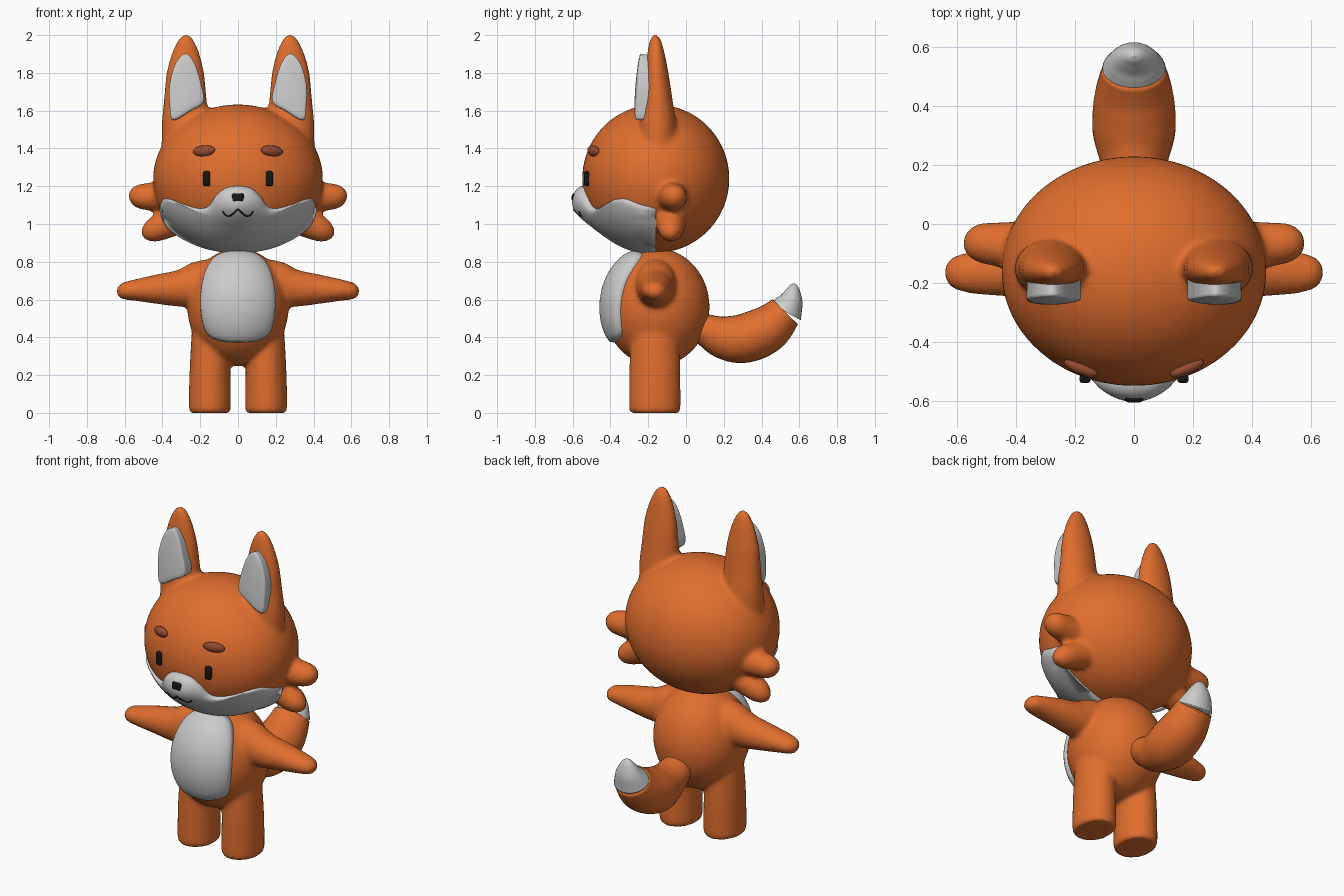
import bpy, bmesh
from math import sin, cos, pi, sqrt, exp
from mathutils import Vector, Matrix

if "Cube" in bpy.data.objects:
    bpy.data.objects.remove(bpy.data.objects["Cube"])


def material(name, rgb):
    m = bpy.data.materials.new(name)
    m.diffuse_color = (*rgb, 1)
    m.use_nodes = True
    m.node_tree.nodes["Principled BSDF"].inputs["Base Color"].default_value = m.diffuse_color
    return m


ORANGE = material("orange", (0.745, 0.156, 0.027))
BROWN = material("brown", (0.3, 0.07, 0.03))
BLACK = material("black", (0.008, 0.008, 0.008))


def finish(bm, name, mat=None):
    bmesh.ops.recalc_face_normals(bm, faces=bm.faces)
    for f in bm.faces:
        f.smooth = True
    me = bpy.data.meshes.new(name)
    bm.to_mesh(me)
    bm.free()
    ob = bpy.data.objects.new(name, me)
    bpy.context.collection.objects.link(ob)
    if mat:
        me.materials.append(mat)
    return ob


def spline(pts, steps, closed=False):
    """Catmull-Rom through tuples of any length."""
    n, out = len(pts), []
    for i in range(n if closed else n - 1):
        q = [pts[(i + k) % n if closed else min(max(i + k, 0), n - 1)] for k in (-1, 0, 1, 2)]
        for j in range(steps):
            t = j / steps
            out.append(tuple(0.5 * (2 * b + (c - a) * t + (2 * a - 5 * b + 4 * c - d) * t * t
                                    + (3 * b - a - 3 * c + d) * t ** 3) for a, b, c, d in zip(*q)))
    return out if closed else out + [pts[-1]]


def loft(bm, secs, lateral, side=1, steps=4, n=28):
    """Closed tube through sections (x, y, z, lateral radius, other radius)."""
    secs = spline(secs, steps)
    pts = [Vector((s[0] * side, s[1], s[2])) for s in secs]
    lat, rings = Vector(lateral), []
    for i, s in enumerate(secs):
        tan = pts[min(i + 1, len(pts) - 1)] - pts[max(i - 1, 0)]
        other = tan.cross(lat).normalized()
        ra, rb = max(s[3], 0.002), max(s[4], 0.002)
        rings.append([bm.verts.new(pts[i] + lat * ra * cos(2 * pi * k / n) + other * rb * sin(2 * pi * k / n))
                      for k in range(n)])
    for a, b in zip(rings, rings[1:]):
        for k in range(n):
            bm.faces.new((a[k], a[(k + 1) % n], b[(k + 1) % n], b[k]))
    bm.faces.new(rings[0])
    bm.faces.new(rings[-1])


def ball(bm, c, r, rot=Matrix()):
    m = Matrix.Translation(c) @ rot @ Matrix.Diagonal((*r, 1))
    bmesh.ops.create_uvsphere(bm, u_segments=48, v_segments=28, radius=1, matrix=m)


def blend(ob, iterations):
    """Fuse overlapping pieces into one soft skin."""
    r = ob.modifiers.new("fuse", 'REMESH')
    r.mode, r.voxel_size, r.use_smooth_shade = 'VOXEL', 0.013, True
    s = ob.modifiers.new("soften", 'SMOOTH')
    s.factor, s.iterations = 0.5, iterations


def front(c, r, x, z):
    return c[1] - r[1] * sqrt(max(0, 1 - ((x - c[0]) / r[0]) ** 2 - ((z - c[2]) / r[2]) ** 2))


def pad(name, outline, mid, c, r, lift, skirt=0.0, bump=None):
    """Raised patch: front-view outline laid on an ellipsoid's front."""
    bm, edge = bmesh.new(), spline(outline, 8, True)
    centre, rings, m = Vector(c), [], 14
    for i in range(1, m + 2):
        t = min(1, i / m) ** 0.8
        dome = sqrt(max(0, 1 - t ** 10))
        ring = []
        for ex, ez in edge:
            x, z = mid[0] + (ex - mid[0]) * t, mid[1] + (ez - mid[1]) * t
            p = Vector((x, front(c, r, x, z), z))
            p = centre + (p - centre) * (1 + lift * dome)
            if bump:
                p.y -= bump(x, z) * (0.3 + 0.7 * dome)
            if i > m:
                p = centre + (p - centre) * 0.97
                p.y += skirt
            ring.append(bm.verts.new(p))
        rings.append(ring)
    n = len(edge)
    for a, b in zip(rings, rings[1:]):
        for k in range(n):
            bm.faces.new((a[k], a[(k + 1) % n], b[(k + 1) % n], b[k]))
    bm.faces.new(rings[0])
    return finish(bm, name)


def both(half):
    """Mirror a half outline that starts and ends on x = 0."""
    return half + [(-x, z) for x, z in half[-2:0:-1]]


HEAD_C, HEAD_R = (0, -0.16, 1.24), (0.45, 0.39, 0.393)
BODY_C, BODY_R = (0, -0.155, 0.56), (0.268, 0.28, 0.312)

# head with ears and cheek tufts
bm = bmesh.new()
ball(bm, HEAD_C, HEAD_R)
for s in (-1, 1):
    loft(bm, [(.27, -.15, 1.2, .13, .1), (.28, -.15, 1.5, .125, .1), (.279, -.15, 1.65, .114, .08),
              (.279, -.155, 1.8, .1, .062), (.277, -.16, 1.92, .068, .043),
              (.276, -.163, 1.985, .034, .025), (.275, -.165, 2.005, .005, .005)], (1, 0, 0), s)
    loft(bm, [(.33, -.08, 1.15, .09, .09), (.46, -.07, 1.145, .076, .075), (.53, -.065, 1.145, .065, .063),
              (.568, -.065, 1.142, .038, .036), (.58, -.065, 1.14, .004, .004)], (0, 1, 0), s)
    loft(bm, [(.3, -.08, 1.04, .09, .09), (.41, -.08, .985, .073, .073), (.46, -.08, .96, .06, .06),
              (.495, -.08, .942, .034, .034), (.508, -.08, .935, .004, .004)], (0, 1, 0), s)
blend(finish(bm, "head", ORANGE), 8)

# body with arms and legs
bm = bmesh.new()
ball(bm, BODY_C, BODY_R)
for s in (-1, 1):
    loft(bm, [(.08, -.16, .69, .12, .13), (.2, -.16, .68, .11, .125), (.3, -.16, .66, .1, .1),
              (.42, -.16, .655, .087, .08), (.54, -.165, .65, .073, .058), (.61, -.165, .645, .056, .044),
              (.636, -.165, .645, .03, .024), (.643, -.165, .645, .004, .004)], (0, 1, 0), s)
    loft(bm, [(.149, -.165, 0, .104, .128), (.149, -.165, .02, .111, .136), (.149, -.165, .15, .11, .136),
              (.147, -.165, .3, .106, .133), (.14, -.165, .5, .1, .12)], (1, 0, 0), s)
blend(finish(bm, "body", ORANGE), 7)

# tail and pale tail tip, sharing one section
join = (0, .525, .535, .108, .094)
bm = bmesh.new()
loft(bm, [(0, .02, .47, .07, .07), (0, .1, .44, .095, .085), (0, .2, .4, .112, .115), (0, .31, .395, .14, .13),
          (0, .43, .445, .135, .125), join], (1, 0, 0), steps=6)
finish(bm, "tail", ORANGE)
bm = bmesh.new()
loft(bm, [join, (0, .553, .59, .083, .068), (0, .566, .64, .054, .042), (0, .57, .672, .027, .022),
          (0, .571, .686, .003, .003)], (1, 0, 0), steps=6)
finish(bm, "tail_tip")

# belly patch
pad("belly_patch", both([(0, .855), (.1, .84), (.165, .77), (.196, .65), (.195, .52), (.165, .42), (.1, .382), (0, .372)]),
    (0, .62), BODY_C, (0.275, 0.28, 0.315), 0.085)


# muzzle mask with raised snout
def snout(x, z):
    return 0.066 * exp(-(x / 0.15) ** 2 - ((z - 1.09) / 0.11) ** 2)


pad("muzzle", both([(0, 1.2), (.07, 1.188), (.12, 1.145), (.155, 1.095), (.2, 1.08), (.28, 1.1), (.36, 1.13),
                    (.4, 1.125), (.413, 1.06), (.36, .965), (.2, .877), (0, .845)]),
    (0, .98), HEAD_C, HEAD_R, 0.03, bump=snout)

for s, side in ((-1, "left"), (1, "right")):
    # inner ears
    pad("inner_ear_" + side, [(s * x, z) for x, z in [(.277, 1.9), (.23, 1.85), (.195, 1.74), (.183, 1.645), (.25, 1.6),
                              (.345, 1.55), (.362, 1.63), (.362, 1.74), (.33, 1.85)]],
        (s * .277, 1.7), (s * .277, -.1, 1.55), (.25, .165, .6), 0.06, skirt=0.07)
    # brows
    bm = bmesh.new()
    ball(bm, (s * .18, -.49, 1.387), (.062, .022, .029),
         Matrix.Rotation(s * .4, 4, 'Z') @ Matrix.Rotation(s * .1, 4, 'Y'))
    finish(bm, "brow_" + side, BROWN)


def rounded_block(name, c, size, bevel):
    bm = bmesh.new()
    bmesh.ops.create_cube(bm, size=1, matrix=Matrix.Translation(c) @ Matrix.Diagonal((*size, 1)))
    bmesh.ops.bevel(bm, geom=bm.edges[:], offset=bevel, segments=4, profile=0.5, affect='EDGES')
    finish(bm, name, BLACK)


# eyes and nose
rounded_block("eye_left", (-.166, -.525, 1.24), (.038, .03, .08), .012)
rounded_block("eye_right", (.166, -.525, 1.24), (.038, .03, .08), .012)
rounded_block("nose", (0, -.588, 1.138), (.066, .034, .05), .015)

# mouth line
cu = bpy.data.curves.new("mouth", 'CURVE')
cu.dimensions, cu.bevel_depth, cu.bevel_resolution = '3D', 0.005, 2
path = spline([(-.08, 1.068), (-.065, 1.047), (-.04, 1.045), (0, 1.078)], 5)
path += [(-x, z) for x, z in path[-2::-1]]
sp = cu.splines.new('POLY')
sp.points.add(len(path) - 1)
for p, (x, z) in zip(sp.points, path):
    p.co = (x, front(HEAD_C, HEAD_R, x, z) - 0.0135 - snout(x, z), z, 1)
cu.materials.append(BLACK)
bpy.context.collection.objects.link(bpy.data.objects.new("mouth", cu))
